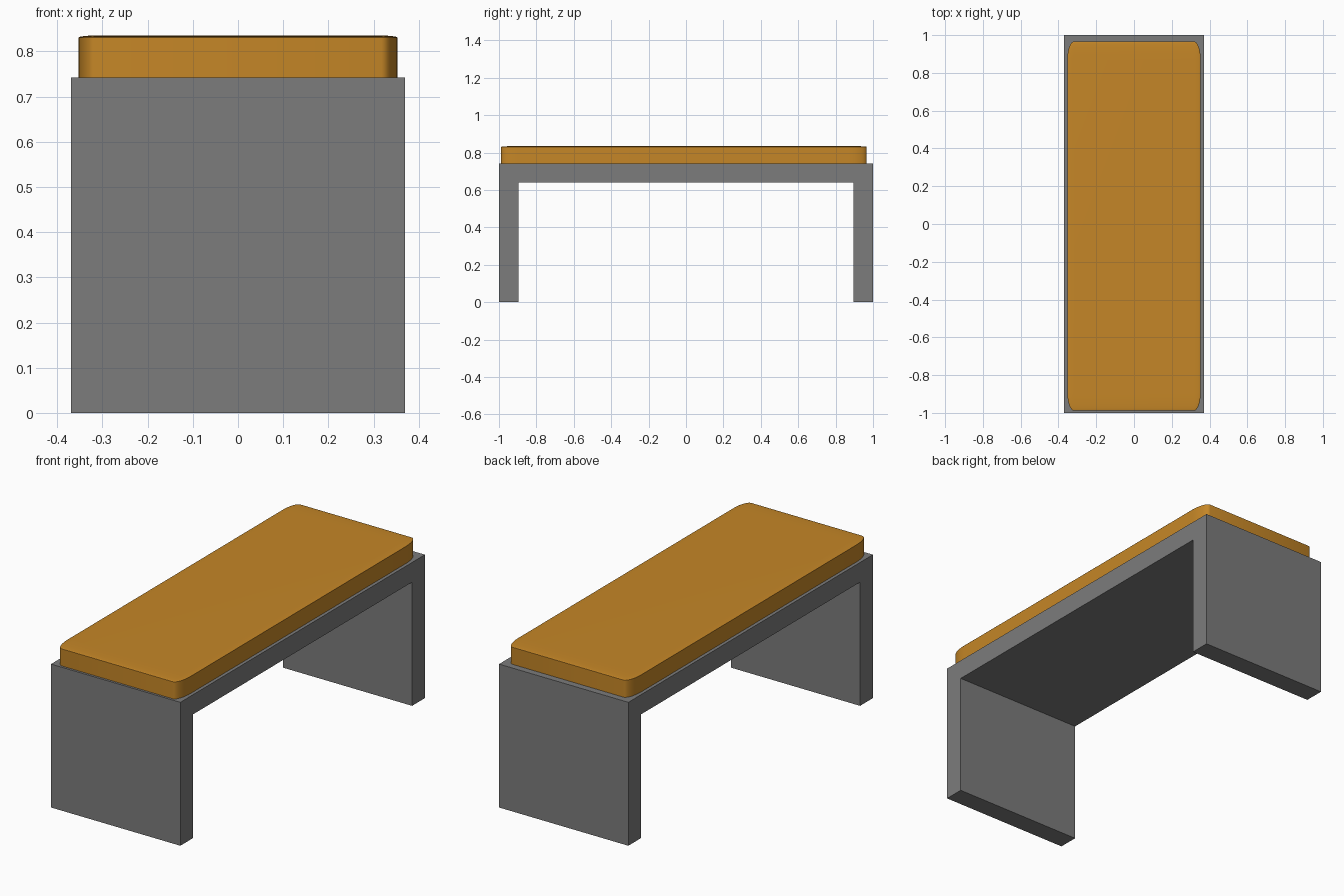
import bpy, bmesh
from mathutils import Matrix

if "Cube" in bpy.data.objects:
    bpy.data.objects.remove(bpy.data.objects["Cube"])


def finish(name, bm, color):
    bmesh.ops.recalc_face_normals(bm, faces=bm.faces)
    me = bpy.data.meshes.new(name)
    bm.to_mesh(me)
    bm.free()
    ob = bpy.data.objects.new(name, me)
    bpy.context.collection.objects.link(ob)
    mat = bpy.data.materials.new(name + "_material")
    mat.diffuse_color = color
    mat.use_nodes = True
    mat.node_tree.nodes["Principled BSDF"].inputs["Base Color"].default_value = mat.diffuse_color
    me.materials.append(mat)
    return ob


# Bench frame: U-shaped side profile extruded across the width
W, L, H, T = 0.37, 1.0, 0.742, 0.105
profile = [(-L, 0), (-L, H), (L, H), (L, 0),
           (L - T, 0), (L - T, 0.64), (T - L, 0.64), (T - L, 0)]
bm = bmesh.new()
face = bm.faces.new([bm.verts.new((-W, y, z)) for y, z in profile])
ext = bmesh.ops.extrude_face_region(bm, geom=[face])
bmesh.ops.translate(bm, vec=(2 * W, 0, 0),
                    verts=[v for v in ext["geom"] if isinstance(v, bmesh.types.BMVert)])
finish("bench_frame", bm, (0.2, 0.2, 0.2, 1))

# Cushion: unit block with rounded sides and top, then stretched to size
bm = bmesh.new()
bmesh.ops.create_cube(bm, size=2)
edges = [e for e in bm.edges if any(v.co.z > 0 for v in e.verts)]
bmesh.ops.bevel(bm, geom=edges, offset=0.1, segments=8, profile=0.5, affect='EDGES')
y0, y1, z0, z1 = -0.988, 0.966, 0.74, 0.835
bm.transform(Matrix.Translation((0, (y0 + y1) / 2, (z0 + z1) / 2))
             @ Matrix.Diagonal((0.353, (y1 - y0) / 2, (z1 - z0) / 2, 1)))
cushion = finish("seat_cushion", bm, (0.56, 0.24, 0.02, 1))
bpy.context.view_layer.objects.active = cushion
cushion.select_set(True)
bpy.ops.object.shade_smooth_by_angle()
